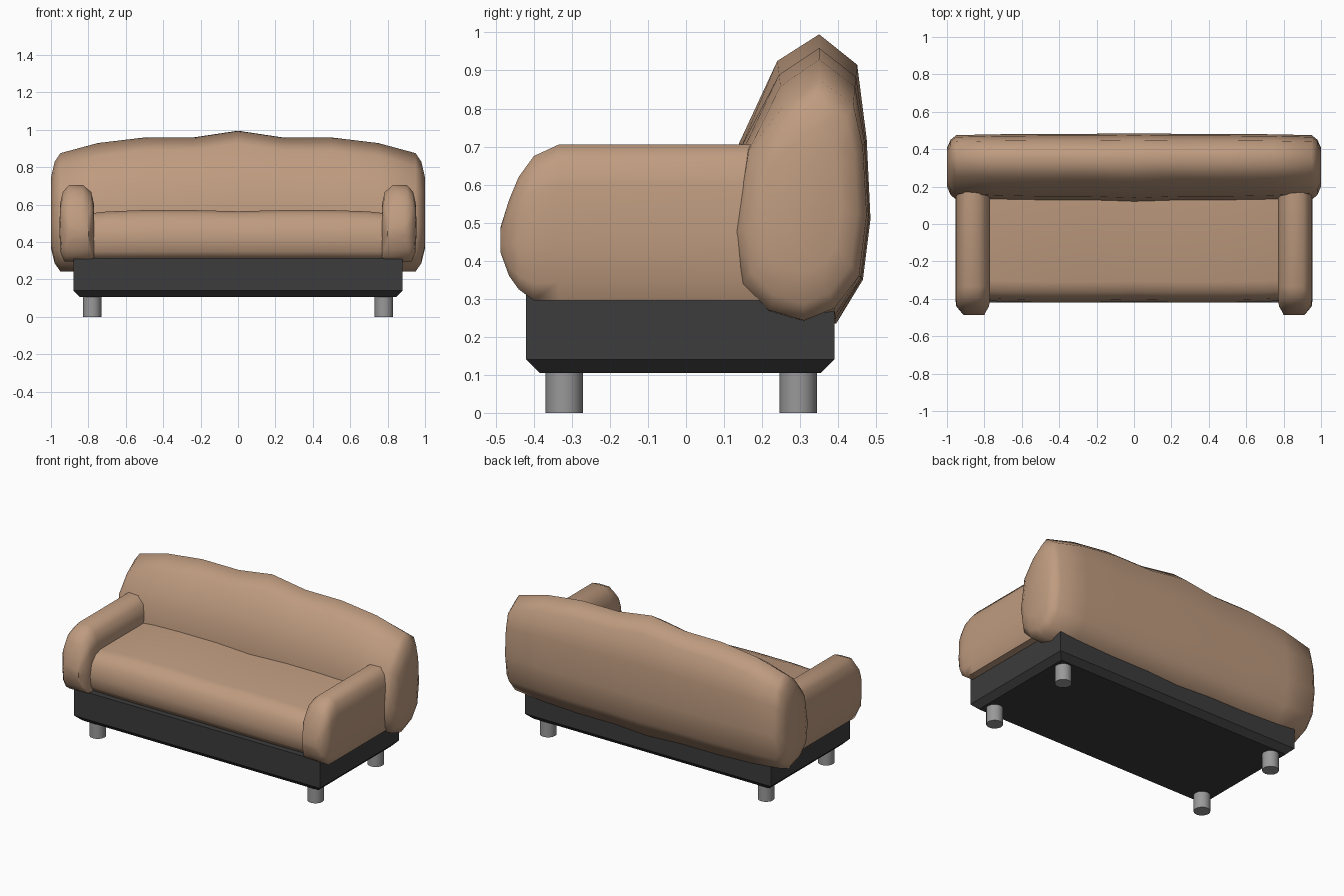
import bpy, bmesh, math

if "Cube" in bpy.data.objects:
    bpy.data.objects.remove(bpy.data.objects["Cube"])


def material(name, rgb):
    m = bpy.data.materials.new(name)
    m.diffuse_color = (*rgb, 1)
    m.use_nodes = True
    m.node_tree.nodes["Principled BSDF"].inputs["Base Color"].default_value = m.diffuse_color
    return m


tan = material("tan upholstery", (0.52, 0.33, 0.215))
black = material("charcoal base", (0.045, 0.045, 0.045))
grey = material("grey metal", (0.32, 0.32, 0.32))


def loft(name, rings, mat, angle=None):
    """Skin a list of equal-length rings and cap both ends."""
    bm = bmesh.new()
    vr = [[bm.verts.new(p) for p in r] for r in rings]
    n = len(vr[0])
    for a, b in zip(vr, vr[1:]):
        for i in range(n):
            j = (i + 1) % n
            bm.faces.new((a[i], a[j], b[j], b[i]))
    bm.faces.new(vr[0])
    bm.faces.new(vr[-1])
    bmesh.ops.recalc_face_normals(bm, faces=bm.faces)
    me = bpy.data.meshes.new(name)
    bm.to_mesh(me)
    bm.free()
    me.materials.append(mat)
    ob = bpy.data.objects.new(name, me)
    bpy.context.collection.objects.link(ob)
    if angle:
        bpy.ops.object.select_all(action='DESELECT')
        ob.select_set(True)
        bpy.context.view_layer.objects.active = ob
        bpy.ops.object.shade_smooth_by_angle(angle=math.radians(angle))
    return ob


def blend(a, b, t):
    return [(p[0] + t * (q[0] - p[0]), p[1] + t * (q[1] - p[1])) for p, q in zip(a, b)]


def symmetric(half):
    """Mirror stations (x, ...) given from the centre outwards."""
    return [(-s[0], *s[1:]) for s in reversed(half[1:])] + half


# Base with a chamfered lower edge
def rect(z, inset):
    x, y0, y1 = 0.88 - inset, -0.42 + inset, 0.39 - inset
    return [(-x, y0, z), (x, y0, z), (x, y1, z), (-x, y1, z)]


loft("base", [rect(0.105, 0.035), rect(0.14, 0), rect(0.315, 0)], black)

# Four round legs
for sx in (-1, 1):
    for label, y in (("front", -0.32), ("back", 0.295)):
        rings = [[(sx * 0.78 + 0.049 * math.cos(k * math.tau / 16),
                   y + 0.049 * math.sin(k * math.tau / 16), z) for k in range(16)]
                 for z in (0, 0.11)]
        loft(label + "_leg", rings, grey, 40)

# Backrest: y-z sections, swelling towards the centre, rounded ends
end = [(.35, .875), (.255, .805), (.165, .69), (.13, .475), (.15, .34), (.22, .27),
       (.31, .243), (.39, .275), (.455, .36), (.475, .52), (.465, .7), (.44, .81)]
mid = [(.35, .995), (.24, .925), (.14, .71), (.11, .48), (.14, .34), (.21, .26),
       (.31, .235), (.395, .235), (.465, .35), (.485, .51), (.475, .72), (.45, .915)]
rings = []
for x, t, s in symmetric([(0, 1, 1), (.24, .7, 1), (.5, .7, 1), (.75, .45, 1),
                          (.95, 0, 1), (.98, 0, .86), (1, 0, .6)]):
    rings.append([(x, .305 + (y - .305) * s, .55 + (z - .55) * s)
                  for y, z in blend(end, mid, t)])
loft("backrest", rings, tan, 80)

# Seat cushion with a rounded, slightly wavy front
seat_end = [(.3, .55), (-.30, .55), (-.355, .535), (-.395, .49), (-.408, .42),
            (-.40, .35), (-.375, .31), (.3, .31)]
seat_mid = [(.3, .572), (-.31, .572), (-.365, .553), (-.405, .50), (-.42, .42),
            (-.41, .35), (-.38, .31), (.3, .31)]
rings = [[(x, y, z) for y, z in blend(seat_end, seat_mid, t)]
         for x, t in symmetric([(0, .65), (.25, .95), (.5, .95), (.7, .6), (.8, .1)])]
loft("seat", rings, tan, 60)

# Arms: rounded x-z sections lofted from the front nose to inside the backrest
outline = [(0, .05), (.03, 0), (.85, 0), (.96, .12), (1, .4), (.98, .75),
           (.9, .91), (.72, 1), (.32, 1), (.08, .91), (0, .75), (0, .4)]
stations = [(-.487, .42, .49, .80, .91), (-.465, .36, .56, .79, .93),
            (-.44, .325, .62, .775, .95), (-.40, .295, .675, .77, .955),
            (-.335, .295, .705, .77, .955), (.28, .295, .705, .77, .955)]
for sx, side in ((-1, "left"), (1, "right")):
    rings = [[(sx * (x0 + u * (x1 - x0)), y, z0 + v * (z1 - z0)) for u, v in outline]
             for y, z0, z1, x0, x1 in stations]
    loft(side + "_arm", rings, tan, 60)
